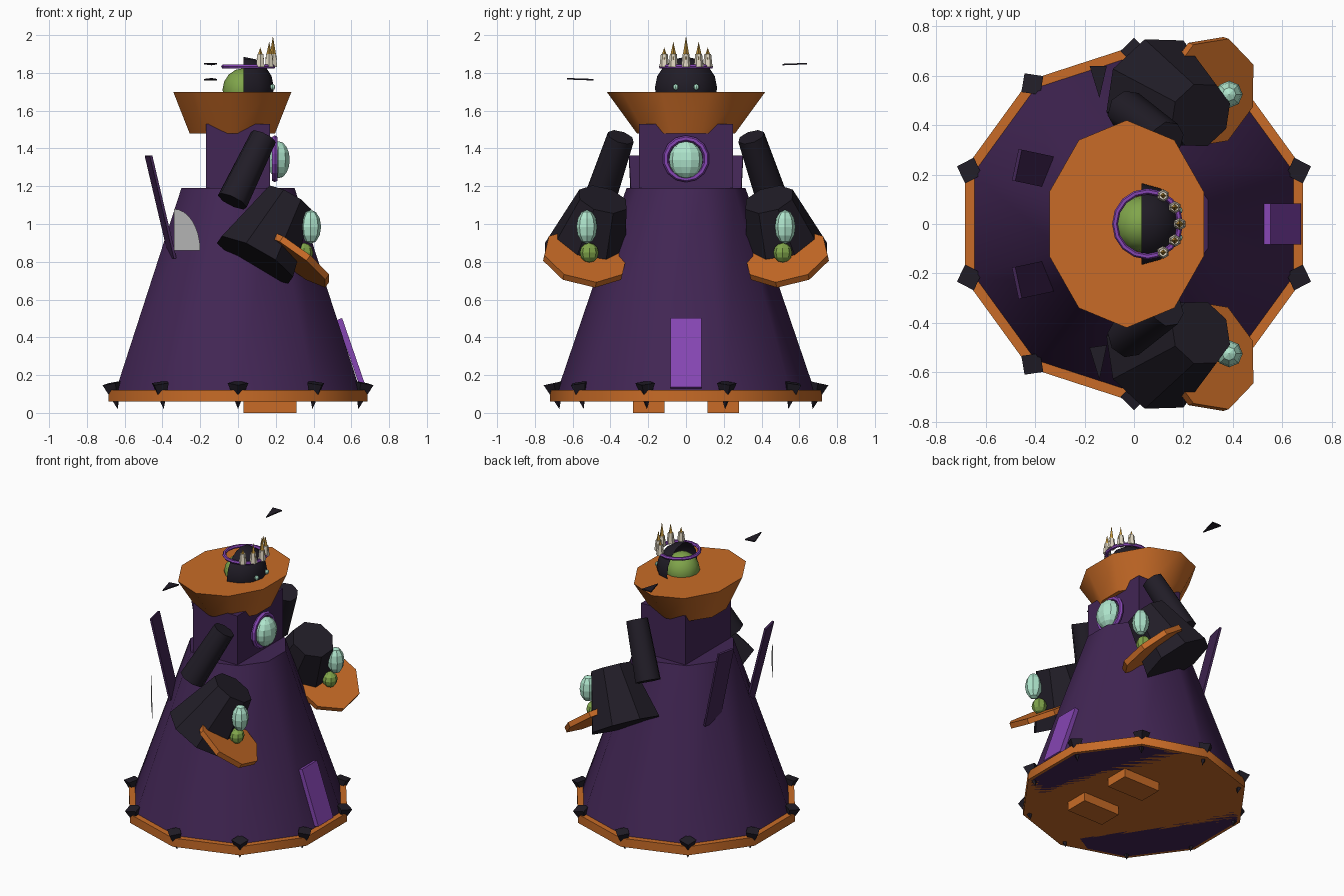
import bpy, bmesh
from math import pi, cos, sin, radians
from mathutils import Vector, Matrix, Euler

if "Cube" in bpy.data.objects:
    bpy.data.objects.remove(bpy.data.objects["Cube"])

COLORS = {
    "robe_purple": (.054, .019, .089), "trim_orange": (.58, .148, .02),
    "shadow_black": (.015, .012, .02), "glow_mint": (.43, .79, .61),
    "skin_green": (.216, .376, .07), "bright_purple": (.24, .061, .456),
    "bone": (.75, .68, .54), "gold": (.51, .28, .04)}
MATS = {}
for key, c in COLORS.items():
    MATS[key] = bpy.data.materials.new(key)
    MATS[key].diffuse_color = (*c, 1)


def finish(name, bm, mat=None, smooth=None):
    me = bpy.data.meshes.new(name)
    bm.to_mesh(me)
    bm.free()
    ob = bpy.data.objects.new(name, me)
    bpy.context.collection.objects.link(ob)
    if mat:
        me.materials.append(MATS[mat])
    if smooth:
        bpy.ops.object.select_all(action='DESELECT')
        ob.select_set(True)
        bpy.context.view_layer.objects.active = ob
        bpy.ops.object.shade_smooth_by_angle(angle=radians(smooth))
    return ob


def frustum(name, p0, p1, r0, r1, n, mat, smooth=None):
    """Capped loft from p0 to p1; radii are (rx, ry) or one number, 0 makes a tip."""
    bm = bmesh.new()
    p0, p1 = Vector(p0), Vector(p1)
    d = p1 - p0
    q = Matrix.Identity(3) if d.xy.length < 1e-6 and d.z > 0 else d.to_track_quat('Z', 'Y').to_matrix()
    rings = []
    for p, r in ((p0, r0), (p1, r1)):
        rx, ry = r if isinstance(r, tuple) else (r, r)
        rings.append([bm.verts.new(p + q @ Vector((rx * cos(a), ry * sin(a), 0)))
                      for a in (pi / 2 + 2 * pi * i / n for i in range(n))])
    for i in range(n):
        j = (i + 1) % n
        bm.faces.new((rings[0][i], rings[0][j], rings[1][j], rings[1][i]))
    bm.faces.new(rings[0][::-1])
    bm.faces.new(rings[1])
    bmesh.ops.remove_doubles(bm, verts=bm.verts, dist=1e-5)
    return finish(name, bm, mat, smooth)


def ball(name, loc, size, mat, u=10, v=8, smooth=None):
    bm = bmesh.new()
    bmesh.ops.create_uvsphere(bm, u_segments=u, v_segments=v, radius=1,
                              matrix=Matrix.LocRotScale(Vector(loc), None, Vector(size)))
    return finish(name, bm, mat, smooth)


def box(name, loc, size, mat, rot=(0, 0, 0)):
    bm = bmesh.new()
    bmesh.ops.create_cube(bm, size=1, matrix=Matrix.LocRotScale(Vector(loc), Euler(rot), Vector(size)))
    return finish(name, bm, mat)


def torus(name, loc, R, r, mat, n, rot=(0, 0, 0)):
    bpy.ops.mesh.primitive_torus_add(location=loc, rotation=rot, major_radius=R, minor_radius=r,
                                     major_segments=n, minor_segments=6)
    ob = bpy.context.object
    ob.name = name
    ob.data.materials.append(MATS[mat])


def plate(name, pts, mat=None, depth=0):
    """Flat polygon, optionally given thickness along z."""
    bm = bmesh.new()
    f = bm.faces.new([bm.verts.new(p) for p in pts])
    if depth:
        ext = bmesh.ops.extrude_face_region(bm, geom=[f])
        bmesh.ops.translate(bm, vec=(0, 0, depth),
                            verts=[g for g in ext["geom"] if isinstance(g, bmesh.types.BMVert)])
        bmesh.ops.recalc_face_normals(bm, faces=bm.faces)
    return finish(name, bm, mat)


# robe, hem, torso, collar
frustum("robe", (0, 0, .06), (0, 0, 1.19), .70, .315, 10, "robe_purple", 40)
frustum("hem", (0, 0, .06), (0, 0, .12), .72, .72, 10, "trim_orange", 40)
box("torso", (0, 0, 1.345), (.34, .5, .37), "robe_purple")
frustum("collar", (-.03, 0, 1.48), (-.03, 0, 1.70), (.238, .26), (.329, .42), 10, "trim_orange", 40)

# tattered hem spikes
for i in range(10):
    a = pi / 2 + i * pi / 5
    frustum(f"hem_spike_{i}", (.70 * cos(a), .70 * sin(a), .158),
            (.67 * cos(a), .67 * sin(a), .02), .055, 0, 4, "shadow_black")

# front panel
box("front_panel", (.60, 0, .315), (.03, .165, .385), "bright_purple", (0, radians(-19), 0))

# chest gem
torus("gem_ring", (.195, 0, 1.345), .108, .016, "bright_purple", 14, (0, pi / 2, 0))
ball("chest_gem", (.215, 0, 1.34), (.062, .09, .098), "glow_mint")

# mirrored limbs, tails and eyes
for side, s in (("right", -1), ("left", 1)):
    box(f"foot_{side}", (.17, s * .197, .035), (.28, .165, .07), "trim_orange")
    frustum(f"upper_arm_{side}", (-.03, s * .46, 1.12), (.135, s * .345, 1.46),
            .085, .073, 8, "shadow_black", 46)
    frustum(f"sleeve_{side}", (.09, s * .535, .81), (.27, s * .44, 1.13),
            .235, .138, 8, "shadow_black", 30)
    c, n = Vector((.30, s * .535, .82)), Vector((.75, -s * .25, 1)).normalized()
    frustum(f"cuff_{side}", c - n * .018, c + n * .018, .23, .23, 8, "trim_orange")
    ball(f"hand_flame_{side}", (.385, s * .525, .985), (.055, .055, .09), "glow_mint", 8, 6)
    ball(f"hand_{side}", (.35, s * .512, .848), (.048, .05, .052), "skin_green", 8, 6)
    box(f"cape_tail_{side}", (-.41, s * .225, 1.09), (.014, .13, .56), "robe_purple",
        (0, radians(-13.5), -s * radians(12)))
    ball(f"eye_{side}", (.183, s * .055, 1.725), (.014, .015, .016), "glow_mint", 8, 6)

# head and hood (front half dome)
ball("head", (.03, 0, 1.71), (.112, .115, .115), "skin_green", 12, 8, 40)
bm = bmesh.new()
bmesh.ops.create_uvsphere(bm, u_segments=12, v_segments=8, radius=1)
bmesh.ops.bisect_plane(bm, geom=bm.verts[:] + bm.edges[:] + bm.faces[:], dist=1e-5,
                       plane_co=(0, 0, 0), plane_no=(1, 0, 0), clear_inner=True)
bmesh.ops.transform(bm, verts=bm.verts,
                    matrix=Matrix.LocRotScale(Vector((.03, 0, 1.72)), None, Vector((.16, .165, .165))))
finish("hood", bm, "shadow_black", 40)

# crown
torus("crown_ring", (.055, 0, 1.833), .132, .012, "bright_purple", 16)
for i, (x, y, tip) in enumerate(((.118, -.115, 1.935), (.165, -.067, 1.965), (.185, 0, 1.995),
                                 (.165, .067, 1.965), (.118, .115, 1.935))):
    frustum(f"crown_tooth_{i}", (x, y, 1.83), (x, y, 1.90), .026, .018, 6, "bone")
    frustum(f"crown_tip_{i}", (x, y, 1.87), (x, y, tip), .021, 0, 4, "gold")

# floating bats
plate("bat_right", [(-.18, -.50, 1.76), (-.14, -.63, 1.765), (-.11, -.49, 1.76)], "shadow_black", .008)
plate("bat_left", [(-.18, .64, 1.845), (-.14, .51, 1.84), (-.11, .64, 1.845)], "shadow_black", .008)

# side fan, a quarter ellipse standing on edge
fan = [(0, 0)] + [(cos(k * pi / 16), sin(k * pi / 16)) for k in range(9)]
plate("side_fan", [(-.34 + .14 * u, -.47 - .185 * u, .86 + .22 * v) for u, v in fan])

for m in bpy.data.materials:
    if m.users and not m.is_grease_pencil:
        m.use_nodes = True
        m.node_tree.nodes["Principled BSDF"].inputs["Base Color"].default_value = m.diffuse_color
